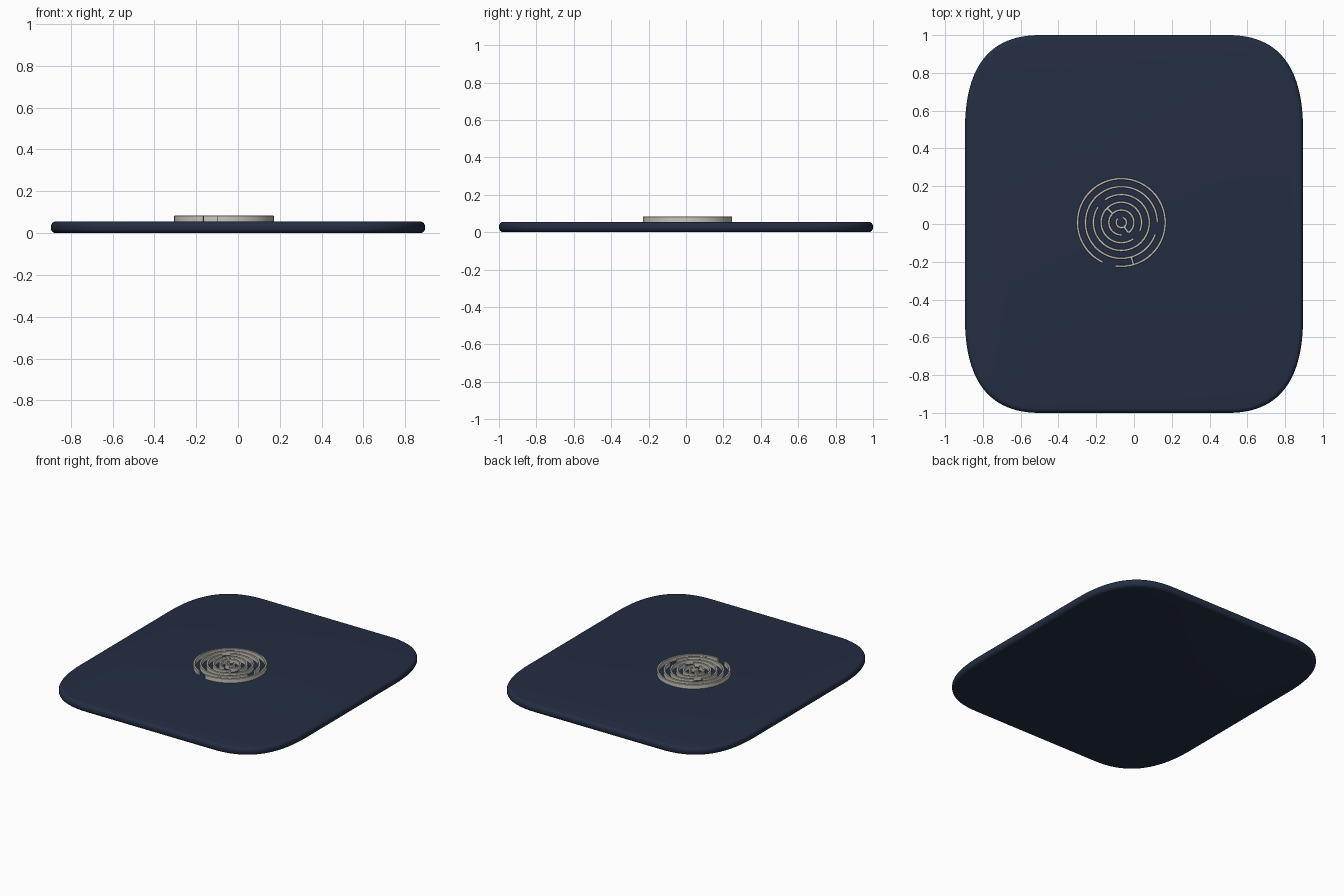
import bpy, bmesh, math
from mathutils import Vector

if "Cube" in bpy.data.objects:
    bpy.data.objects.remove(bpy.data.objects["Cube"])

HX, HY, TOP = 0.895, 1.0, 0.055
CX, CY = -0.067, 0.008          # centre of the ring maze
WALL, Z0, Z1 = 0.013, 0.05, 0.084


def material(name, rgb):
    m = bpy.data.materials.new(name)
    m.diffuse_color = (*rgb, 1)
    m.use_nodes = True
    m.node_tree.nodes["Principled BSDF"].inputs["Base Color"].default_value = m.diffuse_color
    return m


NAVY = material("navy", (0.017, 0.027, 0.055))
CREAM = material("warm_silver", (0.60, 0.57, 0.51))


def loft(name, sections, mat, closed=False, angle=35):
    """Skin a list of equal closed cross-sections, capping the ends unless closed."""
    bm = bmesh.new()
    rings = [[bm.verts.new(p) for p in s] for s in sections]
    n = len(rings[0])
    pairs = list(zip(rings, rings[1:]))
    if closed:
        pairs.append((rings[-1], rings[0]))
    for a, b in pairs:
        for i in range(n):
            j = (i + 1) % n
            bm.faces.new((a[i], a[j], b[j], b[i]))
    if not closed:
        bm.faces.new(rings[0][::-1])
        bm.faces.new(rings[-1])
    bmesh.ops.recalc_face_normals(bm, faces=bm.faces)
    me = bpy.data.meshes.new(name)
    bm.to_mesh(me)
    bm.free()
    me.materials.append(mat)
    ob = bpy.data.objects.new(name, me)
    bpy.context.collection.objects.link(ob)
    bpy.ops.object.select_all(action='DESELECT')
    ob.select_set(True)
    bpy.context.view_layer.objects.active = ob
    bpy.ops.object.shade_smooth_by_angle(angle=math.radians(angle))
    return ob


# Slab: soft-cornered outline stacked with a rounded edge profile
def outline(inset, z):
    pts = []
    hx, hy = HX - inset, HY - inset
    for sx, sy in ((1, 1), (-1, 1), (-1, -1), (1, -1)):
        a, c, b = Vector((hx, 0.5)), Vector((hx, hy)), Vector((0.5, hy))
        corner = []
        for k in range(25):
            t = k / 24
            p = a * (1 - t) ** 2 + c * 2 * t * (1 - t) + b * t * t
            corner.append((p.x * sx, p.y * sy, z))
        pts += corner if sx * sy > 0 else corner[::-1]
    return pts


R = 0.024
profile = []
for k in range(7):
    a = math.pi / 2 * k / 6
    profile.append((R * (1 - math.sin(a)), R * (1 - math.cos(a))))
profile += [(i, TOP - z) for i, z in reversed(profile)]
loft("slab", [outline(i, z) for i, z in profile], NAVY)

# Wall cross-section: (sideways offset, height), with chamfered top edges
W, C = WALL / 2, 0.002
SECTION = [(-W, Z0), (W, Z0), (W, Z1 - C), (W - C, Z1), (-W + C, Z1), (-W, Z1 - C)]


# Ring walls, each with one opening
def ring_wall(name, radius, gap_start, gap_end):
    a0, a1 = math.radians(gap_end), math.radians(gap_start + 360)
    steps = 72
    secs = []
    for k in range(steps + 1):
        a = a0 + (a1 - a0) * k / steps
        secs.append([(CX + (radius + o) * math.cos(a), CY + (radius + o) * math.sin(a), z)
                     for o, z in SECTION])
    loft(name, secs, CREAM)


# Short radial walls that block the channels
def radial_wall(name, r0, r1, deg):
    a = math.radians(deg)
    d, s = Vector((math.cos(a), math.sin(a))), Vector((-math.sin(a), math.cos(a)))
    secs = []
    for r in (r0, r1):
        secs.append([(CX + d.x * r + s.x * o, CY + d.y * r + s.y * o, z) for o, z in SECTION])
    loft(name, secs, CREAM)


RINGS = [(0.232, 245, 262), (0.190, 341, 360), (0.148, 126, 146),
         (0.107, 307, 335), (0.066, 272, 305), (0.027, 80, 130)]
for i, (r, g0, g1) in enumerate(RINGS):
    ring_wall(f"ring_wall_{i + 1}", r, g0, g1)

for i, (r0, r1, deg) in enumerate([(0.190, 0.232, 286), (0.066, 0.107, 135), (0.027, 0.066, 304)]):
    radial_wall(f"radial_wall_{i + 1}", r0, r1, deg)
